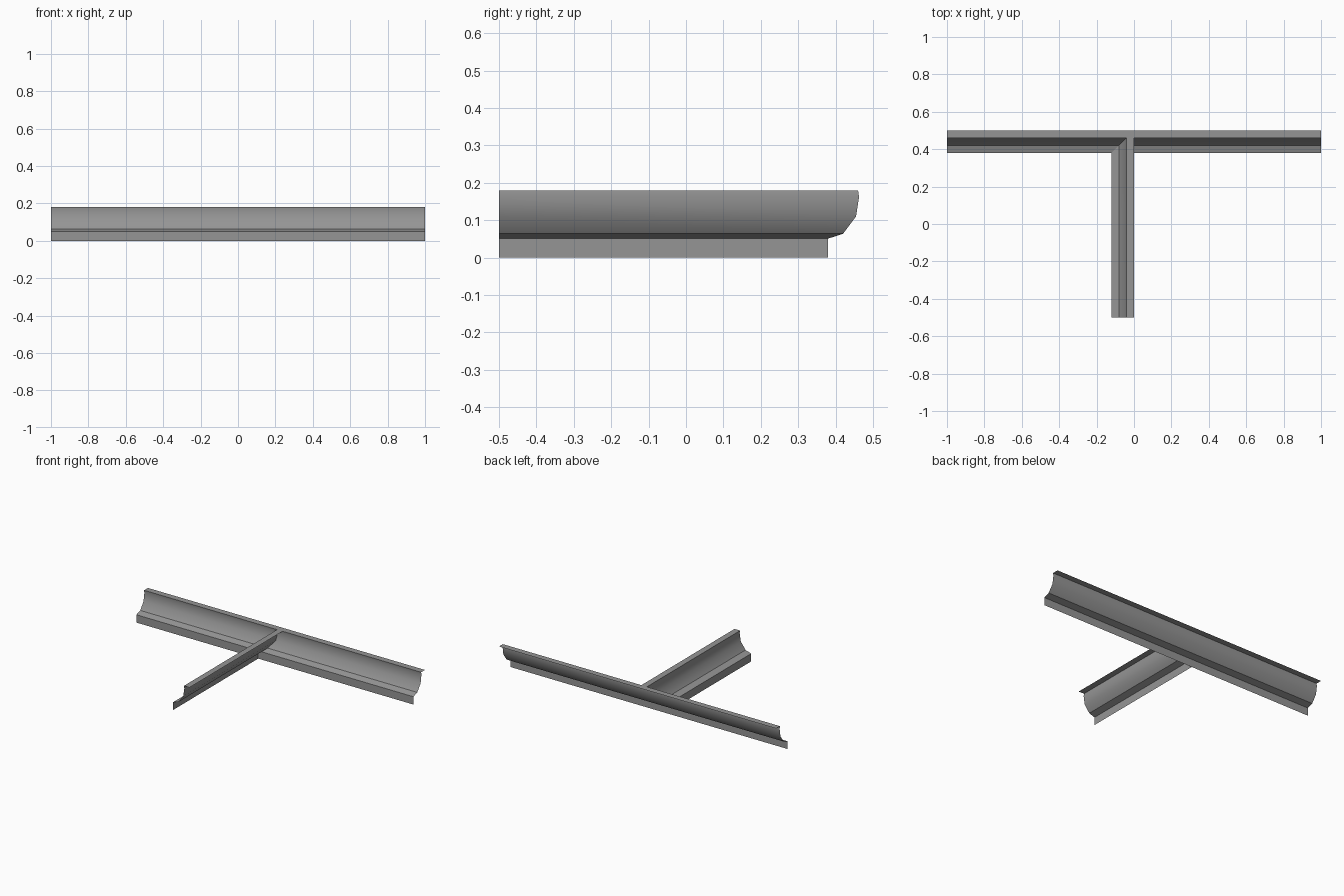
import bpy
import bmesh
from math import radians

cube = bpy.data.objects.get("Cube")
if cube:
    bpy.data.objects.remove(cube, do_unlink=True)

# Grey trim colour
GREY = (0.3, 0.3, 0.3, 1)
grey = bpy.data.materials.new("trim_grey")
grey.use_nodes = True
grey.diffuse_color = GREY
grey.node_tree.nodes["Principled BSDF"].inputs["Base Color"].default_value = GREY

# Cove section as (depth, height): skirt, hollow curve, top flange
PROFILE = [(0, 0), (0, 0.051), (0.04, 0.064), (0.0745, 0.11),
           (0.0826, 0.162), (0.08, 0.18), (0.12, 0.18)]
FRONT = 0.38     # y of the long rail's skirt
SIDE = -0.12     # x of the branch's skirt


def sweep(name, start, end):
    """Skin a sheet between the section's two end outlines."""
    bm = bmesh.new()
    a = [bm.verts.new(start(d, z)) for d, z in PROFILE]
    b = [bm.verts.new(end(d, z)) for d, z in PROFILE]
    for i in range(len(PROFILE) - 1):
        bm.faces.new((a[i], b[i], b[i + 1], a[i + 1]))
    mesh = bpy.data.meshes.new(name)
    bm.to_mesh(mesh)
    bm.free()
    mesh.materials.append(grey)
    obj = bpy.data.objects.new(name, mesh)
    bpy.context.collection.objects.link(obj)
    bpy.ops.object.select_all(action='DESELECT')
    obj.select_set(True)
    bpy.context.view_layer.objects.active = obj
    bpy.ops.object.shade_smooth_by_angle(angle=radians(35))
    return obj


# Long rail across the back, hollow side facing the front
sweep("long_rail",
      lambda d, z: (-1, FRONT + d, z),
      lambda d, z: (1, FRONT + d, z))

# Branch rail, mitred where its hollow meets the long rail
sweep("branch_rail",
      lambda d, z: (SIDE + d, FRONT + min(d, 0.0826), z),
      lambda d, z: (SIDE + d, -0.5, z))
